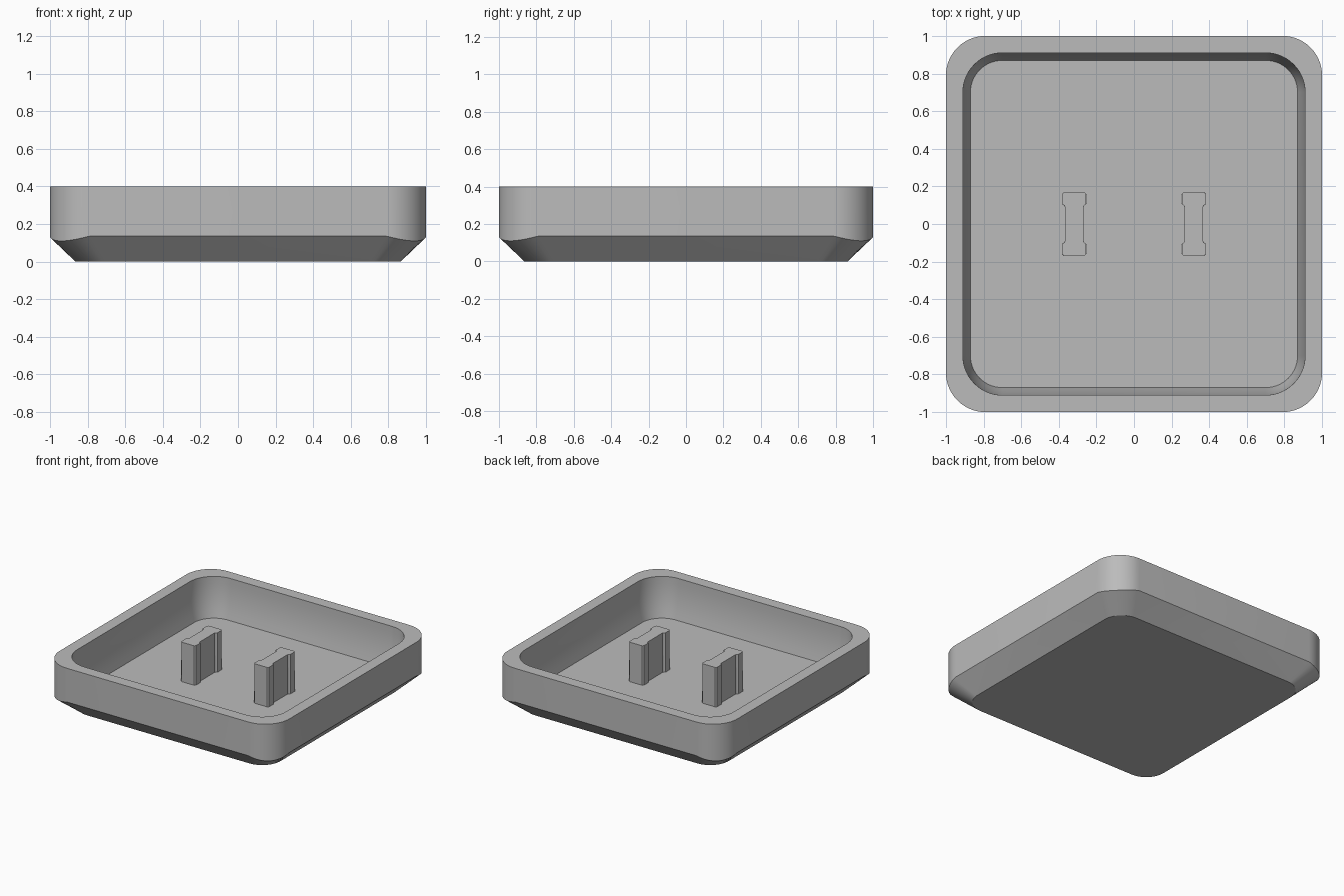
import bpy, bmesh, math

cube = bpy.data.objects.get("Cube")
if cube:
    bpy.data.objects.remove(cube)

grey = bpy.data.materials.new("mid_grey")
grey.use_nodes = True
colour = (0.5, 0.5, 0.5, 1)
grey.diffuse_color = colour
grey.node_tree.nodes["Principled BSDF"].inputs["Base Color"].default_value = colour

STEPS = 14
FLOOR, TOP = 0.09, 0.4


def rounded_square(half, radius, z, dip=0):
    """Outline with rounded corners; dip lowers the middle of each corner."""
    points = []
    c = half - radius
    for quarter, (sx, sy) in enumerate([(1, 1), (-1, 1), (-1, -1), (1, -1)]):
        for i in range(STEPS + 1):
            t = math.pi / 2 * i / STEPS
            a = t + quarter * math.pi / 2
            points.append((sx * c + radius * math.cos(a),
                           sy * c + radius * math.sin(a),
                           z - dip * math.sin(2 * t)))
    return points


def loft(name, outlines):
    """Skin a stack of matching outlines and close both ends."""
    bm = bmesh.new()
    rings = [[bm.verts.new(p) for p in outline] for outline in outlines]
    n = len(rings[0])
    for low, high in zip(rings, rings[1:]):
        for i in range(n):
            j = (i + 1) % n
            bm.faces.new((low[i], low[j], high[j], high[i]))
    bm.faces.new(rings[0][::-1])
    bm.faces.new(rings[-1])
    bmesh.ops.recalc_face_normals(bm, faces=bm.faces)
    mesh = bpy.data.meshes.new(name)
    bm.to_mesh(mesh)
    bm.free()
    mesh.materials.append(grey)
    obj = bpy.data.objects.new(name, mesh)
    bpy.context.collection.objects.link(obj)
    bpy.ops.object.select_all(action="DESELECT")
    obj.select_set(True)
    bpy.context.view_layer.objects.active = obj
    bpy.ops.object.shade_smooth_by_angle(angle=math.radians(22))
    return obj


# Hollow shell: bevelled base, upright sides, flat rim, gently curved inner wall
outlines = [rounded_square(0.865, 0.16, 0),
            rounded_square(1, 0.21, 0.135, dip=0.025),
            rounded_square(1, 0.21, TOP)]
WALL = 6
for i in range(WALL + 1):
    t = i / WALL
    inset = 0.04 * t * t
    outlines.append(rounded_square(0.91 - inset, 0.21 - inset,
                                   TOP + (FLOOR - TOP) * t))
loft("tray_shell", outlines)


# Two waisted mounting posts standing on the floor
def post_outline(cx, z, grow):
    quarter = [(0.047, 0.09), (0.052, 0.097), (0.062, 0.103),
               (0.062, 0.157), (0.052, 0.167)]
    right = [(x, -y) for x, y in quarter[::-1]] + quarter
    outline = right + [(-x, -y) for x, y in right]
    return [(cx + x + math.copysign(grow, x), y + math.copysign(grow, y), z)
            for x, y in outline]


for name, cx in (("left_post", 0.318), ("right_post", -0.318)):
    loft(name, [post_outline(cx, FLOOR - 0.01, 0.003),
                post_outline(cx, TOP, -0.002)])
